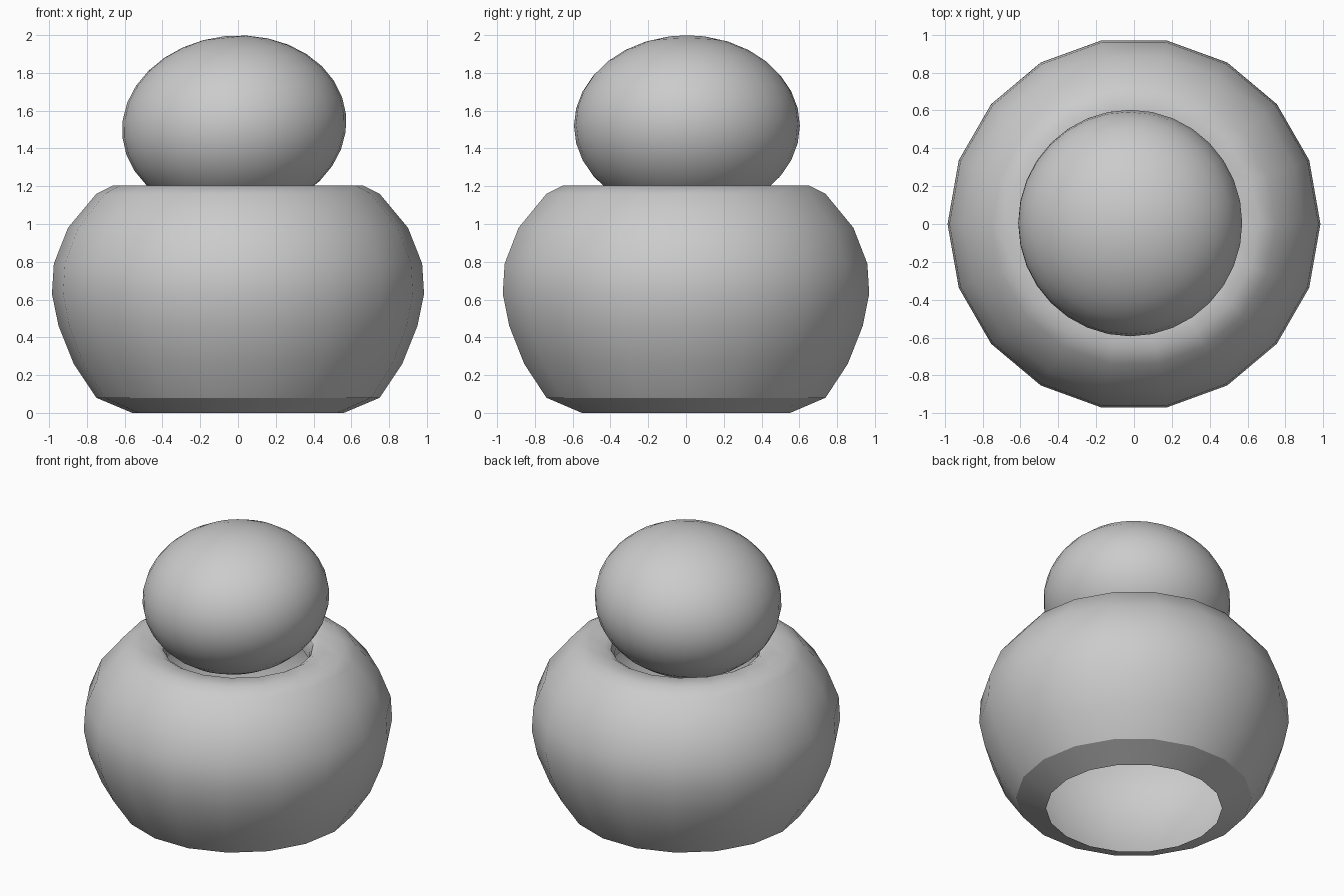
import bpy, bmesh
from math import cos, sin, pi, radians

if "Cube" in bpy.data.objects:
    bpy.data.objects.remove(bpy.data.objects["Cube"])


def smooth(ob, angle):
    bpy.ops.object.select_all(action='DESELECT')
    ob.select_set(True)
    bpy.context.view_layer.objects.active = ob
    bpy.ops.object.shade_smooth_by_angle(angle=radians(angle))


def lathe(name, profile, sides):
    bm = bmesh.new()
    rings = [[bm.verts.new((r * cos(2 * pi * i / sides), r * sin(2 * pi * i / sides), z))
              for i in range(sides)] for r, z in profile]
    for a, b in zip(rings, rings[1:]):
        for i in range(sides):
            j = (i + 1) % sides
            bm.faces.new((a[i], a[j], b[j], b[i]))
    me = bpy.data.meshes.new(name)
    bm.to_mesh(me)
    bm.free()
    ob = bpy.data.objects.new(name, me)
    bpy.context.collection.objects.link(ob)
    return ob


# Round 18-sided hollow body: open base, bulging wall, flat rim turning inward
body = lathe("body", [
    (0.56, 0.0), (0.75, 0.08), (0.87, 0.26), (0.95, 0.46), (0.985, 0.63),
    (0.975, 0.79), (0.90, 0.98), (0.75, 1.16), (0.66, 1.205),
    (0.52, 1.20), (0.48, 1.175), (0.46, 1.13), (0.46, 1.06)], 18)
smooth(body, 31)

# Squashed, slightly tilted ball resting in the opening
bpy.ops.mesh.primitive_uv_sphere_add(segments=32, ring_count=16, radius=1,
                                     location=(-0.02, 0.005, 1.52),
                                     rotation=(0, radians(-6), 0))
ball = bpy.context.object
ball.name = "top_ball"
ball.scale = (0.595, 0.598, 0.477)
bpy.ops.object.transform_apply(location=False, rotation=False, scale=True)
smooth(ball, 40)
